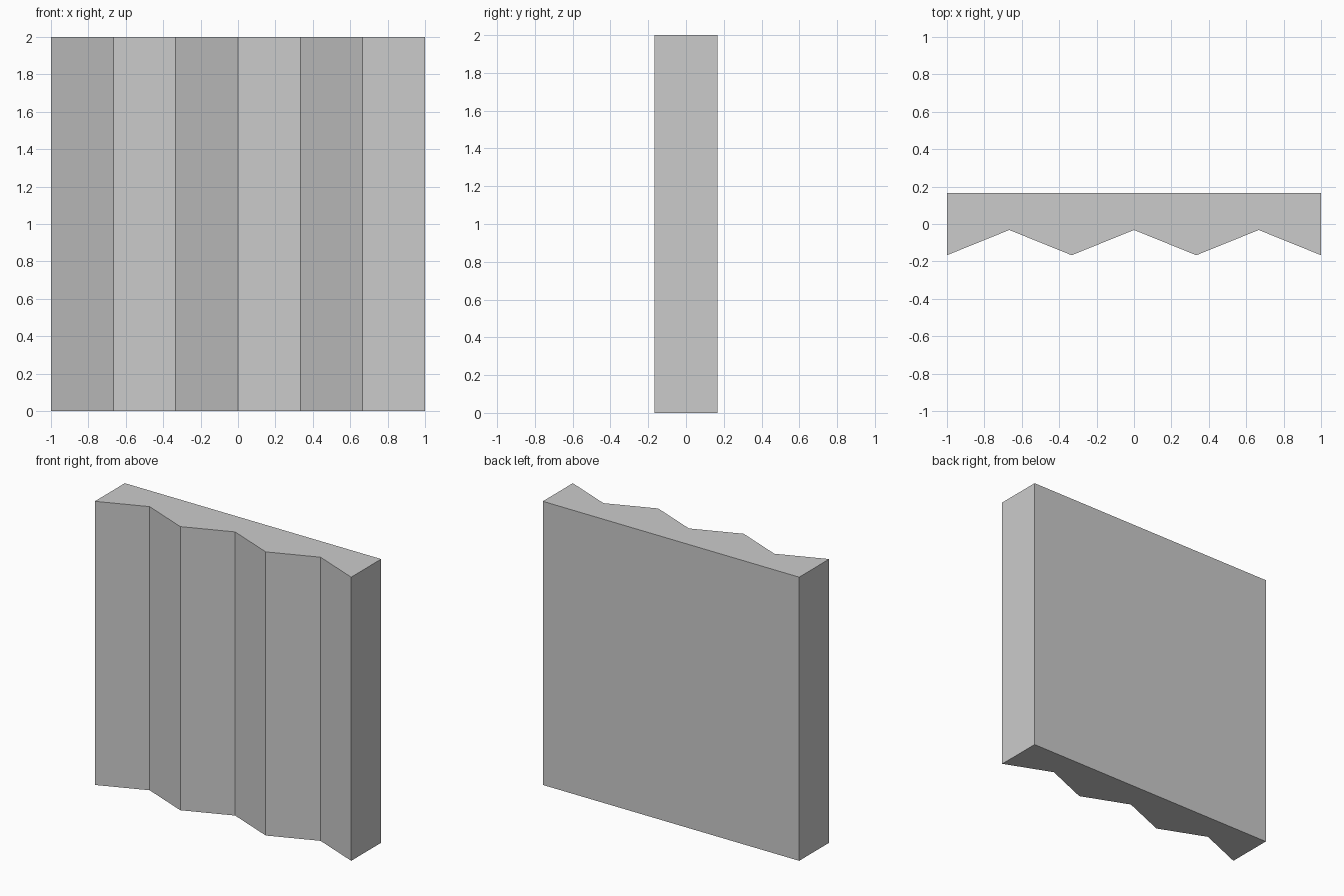
import bpy
import bmesh

if "Cube" in bpy.data.objects:
    bpy.data.objects.remove(bpy.data.objects["Cube"])

HEIGHT = 2.0
HALF_WIDTH = 1.0
BACK_Y = 0.167
RIDGE_Y = -0.167
VALLEY_Y = -0.032
FOLDS = 6

# Footprint: zigzag front edge, left to right, then the flat back
profile = [(-HALF_WIDTH + 2 * HALF_WIDTH * i / FOLDS, VALLEY_Y if i % 2 else RIDGE_Y)
           for i in range(FOLDS + 1)]
profile += [(HALF_WIDTH, BACK_Y), (-HALF_WIDTH, BACK_Y)]

# Extrude the footprint upward into a solid wall panel
bm = bmesh.new()
base = bm.faces.new([bm.verts.new((x, y, 0)) for x, y in profile])
result = bmesh.ops.extrude_face_region(bm, geom=[base], use_keep_orig=True)
top = [v for v in result["geom"] if isinstance(v, bmesh.types.BMVert)]
bmesh.ops.translate(bm, vec=(0, 0, HEIGHT), verts=top)
bmesh.ops.recalc_face_normals(bm, faces=bm.faces)

mesh = bpy.data.meshes.new("corrugated_wall_panel")
bm.to_mesh(mesh)
bm.free()
panel = bpy.data.objects.new("corrugated_wall_panel", mesh)
bpy.context.collection.objects.link(panel)
